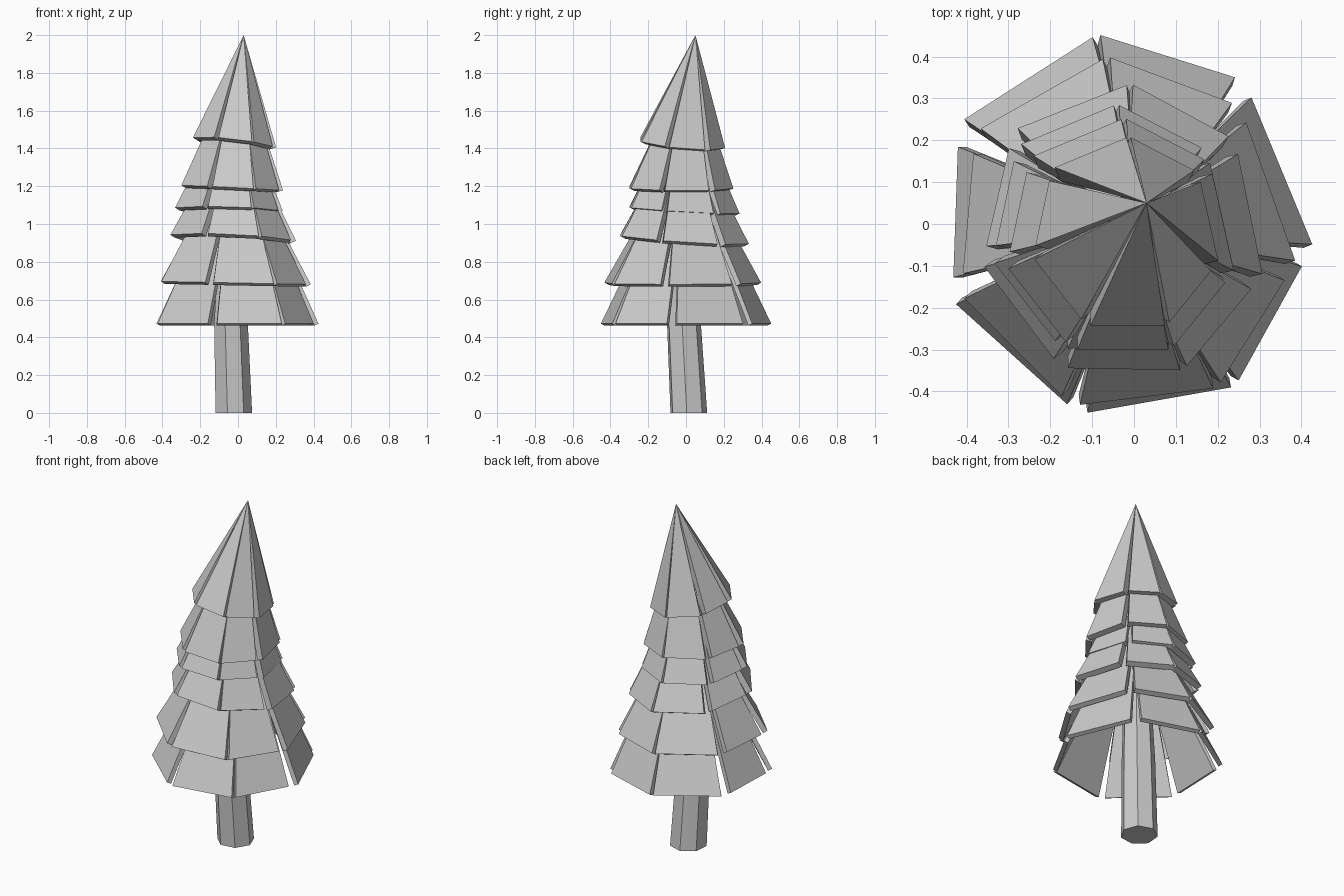
import bpy, bmesh
from math import sin, cos, radians, pi
from mathutils import Vector

cube = bpy.data.objects.get("Cube")
if cube:
    bpy.data.objects.remove(cube)

grey = bpy.data.materials.new("light_grey")
grey.use_nodes = True
colour = (0.6, 0.6, 0.6, 1)
grey.diffuse_color = colour
grey.node_tree.nodes["Principled BSDF"].inputs["Base Color"].default_value = colour


def finish(bm, name):
    bmesh.ops.recalc_face_normals(bm, faces=bm.faces)
    mesh = bpy.data.meshes.new(name)
    bm.to_mesh(mesh)
    bm.free()
    mesh.materials.append(grey)
    bpy.context.collection.objects.link(bpy.data.objects.new(name, mesh))


# Seven uneven panels around a tier: direction, width, distance, sideways shift
# (for a tier of radius 1)
PANELS = [(-80, .77, .94, -.03), (-29, .69, .885, -.11), (22.5, .84, .83, -.04),
          (72.6, .745, .90, .095), (122.6, .805, .95, .055),
          (178, .69, .945, -.03), (228, .79, .945, -.02)]


def add_panel(bm, centre, apex, radius, tilt, turn, reach, thick, panel):
    """A sloping slab running from the outer lip towards the tier's apex."""
    angle, width, dist, shift = panel
    a = radians(angle + turn)
    out, side = Vector((cos(a), sin(a), 0)), Vector((-sin(a), cos(a), 0))
    lip = []
    for s in (-0.5, 0.5):
        p = (out * dist + side * (s * width + shift)) * radius
        p.z = -tilt[0] * p.x - tilt[1] * p.y
        lip.append(centre + p)
    normal = (lip[1] - lip[0]).cross(apex - lip[0]).normalized()
    inner_lip = [p - normal * thick for p in lip]
    drop = Vector((0, 0, thick / max(normal.z, 0.25)))
    rings = []
    for edge, tip in ((lip, apex), (inner_lip, apex - drop)):
        high = [p.lerp(tip, reach) for p in edge]
        # The upper edge is a little wide, closing the gaps near the trunk
        spread = (high[1] - high[0]) * 0.2
        rings.append([bm.verts.new(p) for p in (edge[0], edge[1], high[1] + spread,
                                                high[0] - spread)])
    outer, inner = rings
    bm.faces.new(outer)
    bm.faces.new(inner[::-1])
    for i in range(4):
        j = (i + 1) % 4
        bm.faces.new((outer[i], inner[i], inner[j], outer[j]))
    bmesh.ops.remove_doubles(bm, verts=outer + inner, dist=0.0005)


# Branch tiers: centre, apex, radius, tilt, turn, reach, thickness
TIERS = [
    ((0, 0, .472), (0, 0, 1.40), .452, (0, 0), 0, .75, .024),
    ((-.005, -.022, .688), (-.01, -.01, 1.42), .417, (.02, 0), -3, .75, .028),
    ((-.008, -.02, .92), (-.01, -.01, 1.55), .348, (.05, .07), -11, .75, .033),
    ((-.035, -.018, 1.073), (-.01, 0, 1.70), .298, (.03, .06), -10, .75, .033),
    ((-.018, -.035, 1.19), (.01, .02, 1.87), .282, (.05, .01), -10, .75, .033),
    ((-.008, -.026, 1.425), (.03, .05, 2.0), .23, (.12, .1), -10, 1, .035),
]
for n, (centre, apex, *shape) in enumerate(TIERS, 1):
    bm = bmesh.new()
    for panel in PANELS:
        add_panel(bm, Vector(centre), Vector(apex), *shape, panel)
    finish(bm, f"branch_tier_{n}")

# Seven-sided trunk, leaning slightly: x, y, z, radius
bm = bmesh.new()
rings = []
for x, y, z, r in [(-.025, .013, 0, .1), (-.04, -.013, .48, .092),
                   (-.02, -.01, 1.5, .05)]:
    rings.append([bm.verts.new((x + r * cos(a), y + r * sin(a), z))
                  for a in (radians(-108) + i * 2 * pi / 7 for i in range(7))])
bm.faces.new(rings[0][::-1])
bm.faces.new(rings[-1])
for low, high in zip(rings, rings[1:]):
    for i in range(7):
        j = (i + 1) % 7
        bm.faces.new((low[i], low[j], high[j], high[i]))
finish(bm, "trunk")
